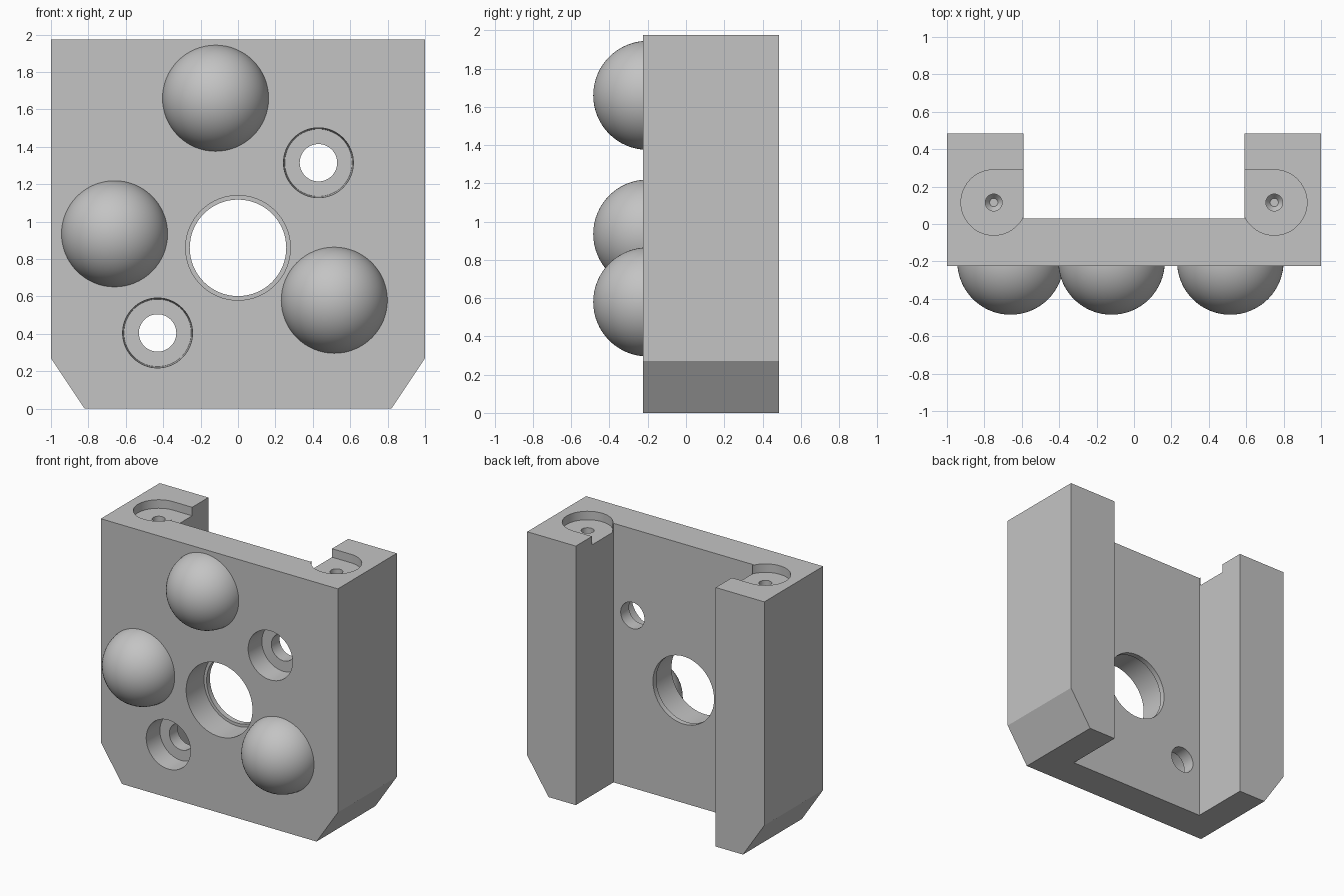
import bpy, bmesh
from math import sin, cos, radians, pi
from mathutils import Vector, Matrix

if "Cube" in bpy.data.objects:
    bpy.data.objects.remove(bpy.data.objects["Cube"], do_unlink=True)

grey = bpy.data.materials.new("light grey")
grey.use_nodes = True
grey.diffuse_color = (0.55, 0.55, 0.55, 1)
grey.node_tree.nodes["Principled BSDF"].inputs["Base Color"].default_value = grey.diffuse_color

HEIGHT = 1.975
FRONT, PLATE_BACK, BACK = -0.225, 0.03, 0.485
FACE_FRONT = Matrix.Rotation(pi / 2, 4, 'X')   # turns local z towards the front


def finish(name, bm):
    bmesh.ops.recalc_face_normals(bm, faces=bm.faces[:])
    mesh = bpy.data.meshes.new(name)
    bm.to_mesh(mesh)
    bm.free()
    obj = bpy.data.objects.new(name, mesh)
    bpy.context.collection.objects.link(obj)
    mesh.materials.append(grey)
    return obj


def prism(outline, z0, z1):
    """Extrude an xy outline between two heights."""
    bm = bmesh.new()
    face = bm.faces.new([bm.verts.new((x, y, z0)) for x, y in outline])
    top = bmesh.ops.extrude_face_region(bm, geom=[face])["geom"]
    verts = [v for v in top if isinstance(v, bmesh.types.BMVert)]
    bmesh.ops.translate(bm, verts=verts, vec=(0, 0, z1 - z0))
    return bm


def lathe(profile, matrix, sides=64):
    """Closed solid of revolution from (radius, z) pairs."""
    bm = bmesh.new()
    rings = [[bm.verts.new((r * cos(2 * pi * i / sides), r * sin(2 * pi * i / sides), z))
              for i in range(sides)] for r, z in profile]
    for a, b in zip(rings, rings[1:]):
        for i in range(sides):
            j = (i + 1) % sides
            bm.faces.new((a[i], a[j], b[j], b[i]))
    bm.faces.new(rings[0])
    bm.faces.new(rings[-1])
    bmesh.ops.transform(bm, matrix=matrix, verts=bm.verts[:])
    return bm


def smooth(obj):
    bpy.ops.object.select_all(action='DESELECT')
    obj.select_set(True)
    bpy.context.view_layer.objects.active = obj
    bpy.ops.object.shade_smooth_by_angle(angle=radians(30))


# Bracket body: plate with two rails, lower outer corners chamfered
half = [(0.59, PLATE_BACK), (0.59, BACK), (1, BACK), (1, FRONT)]
bm = prism(half + [(-x, y) for x, y in reversed(half)], 0, HEIGHT)
for side in (1, -1):
    cut = bmesh.ops.bisect_plane(bm, geom=bm.verts[:] + bm.edges[:] + bm.faces[:],
                                 plane_co=(0.82 * side, 0, 0),
                                 plane_no=Vector((0.27 * side, 0, -0.18)).normalized(),
                                 clear_outer=True)["geom_cut"]
    bmesh.ops.holes_fill(bm, edges=[e for e in cut if isinstance(e, bmesh.types.BMEdge)])
body = finish("bracket_body", bm)

# Cutters: central bore with a thin rear lip, and two counterbored holes
cutters = [finish("centre_bore_cutter", lathe(
    [(0.258, -0.1), (0.258, 0.01), (0.28, 0.01), (0.28, 0.3)],
    Matrix.Translation((0, 0, 0.86)) @ FACE_FRONT))]
for x, z in ((0.43, 1.315), (-0.43, 0.405)):
    cutters.append(finish("bolt_hole_cutter", lathe(
        [(0.1, -0.1), (0.1, 0.07), (0.18, 0.07), (0.187, 0.225), (0.187, 0.3)],
        Matrix.Translation((x, 0, z)) @ FACE_FRONT)))

# Cutters: rail-top pockets open to the inside, each with a blind screw hole
FLOOR = HEIGHT - 0.065
arc = [(0.175 * cos(radians(a)), 0.175 * sin(radians(a))) for a in range(-180, 91, 6)]
pocket = arc + [(-0.25, 0.175), (-0.25, 0)]
for side in (1, -1):
    outline = [(side * (0.75 + x), 0.115 + y) for x, y in pocket]
    cutters.append(finish("pocket_cutter", prism(outline, FLOOR, 2.1)))
    cutters.append(finish("screw_hole_cutter", lathe(
        [(0.022, -0.3), (0.045, -0.27), (0.045, 0.03)],
        Matrix.Translation((0.75 * side, 0.115, FLOOR)), 32)))

bpy.context.view_layer.objects.active = body
for cutter in cutters:
    cutter.hide_render = True
    mod = body.modifiers.new("cut", 'BOOLEAN')
    mod.operation, mod.solver, mod.object = 'DIFFERENCE', 'EXACT', cutter
    bpy.ops.object.modifier_apply(modifier=mod.name)
    bpy.data.objects.remove(cutter, do_unlink=True)
smooth(body)

# Round domes on the front face
for name, x, z in (("upper_dome", -0.12, 1.66), ("right_dome", -0.66, 0.935),
                   ("left_dome", 0.515, 0.58)):
    bm = bmesh.new()
    bmesh.ops.create_uvsphere(bm, u_segments=64, v_segments=32, radius=0.285,
                              matrix=Matrix.Translation((x, -0.2, z)) @ FACE_FRONT)
    bmesh.ops.bisect_plane(bm, geom=bm.verts[:] + bm.edges[:] + bm.faces[:],
                           plane_co=(0, FRONT + 0.003, 0), plane_no=(0, 1, 0),
                           clear_outer=True)
    smooth(finish(name, bm))
